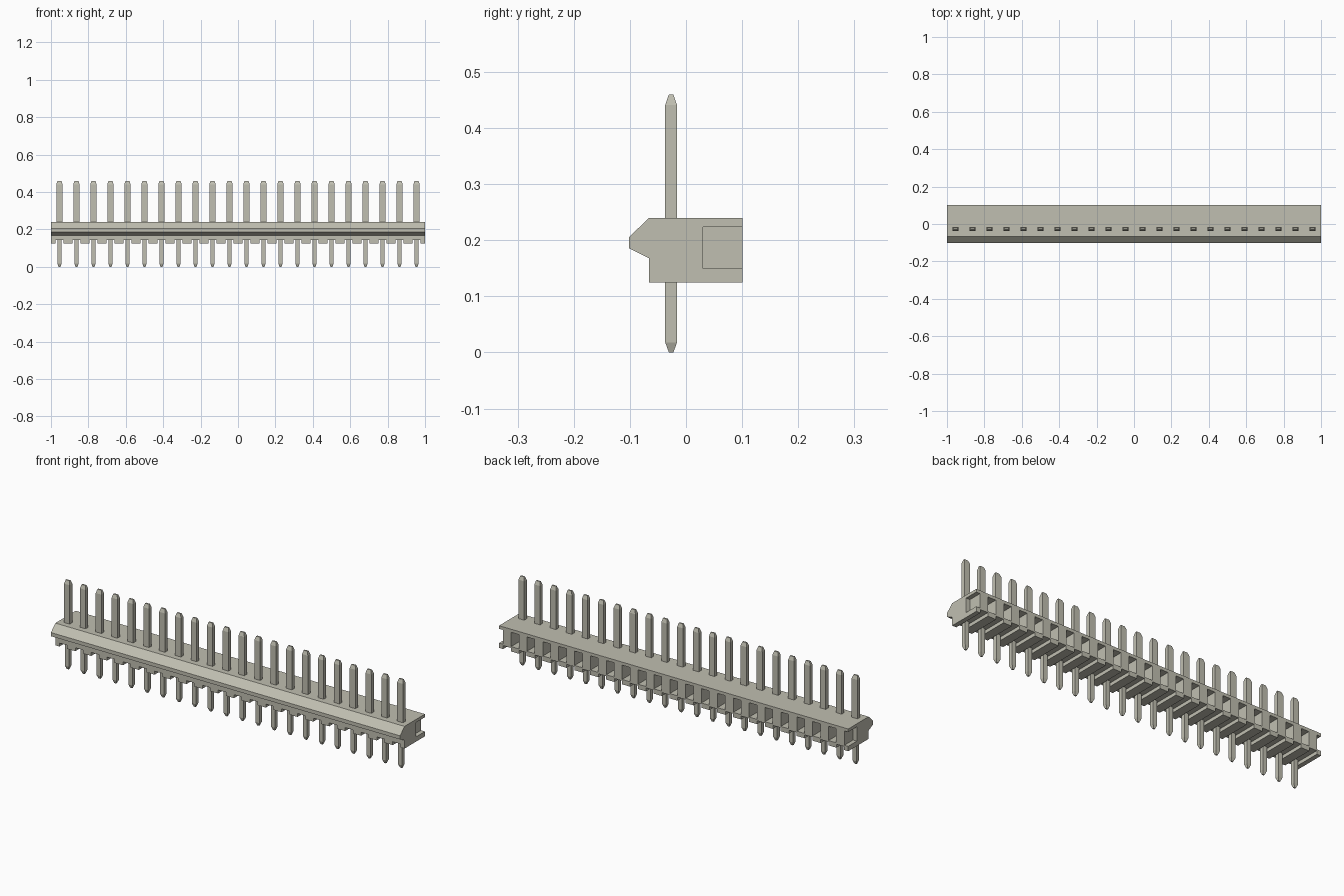
import bpy, bmesh
from mathutils import Matrix

cube = bpy.data.objects.get("Cube")
if cube:
    bpy.data.objects.remove(cube, do_unlink=True)

COUNT = 22
PITCH = 2.0 / COUNT
PIN_Y = -0.0265

mat = bpy.data.materials.new("warm_grey")
mat.use_nodes = True
colour = (0.53, 0.52, 0.44, 1)
mat.diffuse_color = colour
mat.node_tree.nodes["Principled BSDF"].inputs["Base Color"].default_value = colour


def make_object(name, bm):
    bmesh.ops.recalc_face_normals(bm, faces=bm.faces)
    mesh = bpy.data.meshes.new(name)
    bm.to_mesh(mesh)
    bm.free()
    mesh.materials.append(mat)
    obj = bpy.data.objects.new(name, mesh)
    bpy.context.collection.objects.link(obj)
    return obj


def add_box(bm, lo, hi):
    size = [b - a for a, b in zip(lo, hi)]
    centre = [(a + b) / 2 for a, b in zip(lo, hi)]
    bmesh.ops.create_cube(bm, size=1, matrix=Matrix.Translation(centre) @ Matrix.Diagonal((*size, 1)))


# Housing: side profile (y, z) with a locking nose, extruded along x
profile = [(0.101, 0.125), (0.101, 0.24), (-0.066, 0.24), (-0.102, 0.205),
           (-0.102, 0.186), (-0.066, 0.168), (-0.066, 0.125)]
bm = bmesh.new()
face = bm.faces.new([bm.verts.new((-1, y, z)) for y, z in profile])
ext = bmesh.ops.extrude_face_region(bm, geom=[face])
bmesh.ops.translate(bm, vec=(2, 0, 0), verts=[v for v in ext["geom"] if isinstance(v, bmesh.types.BMVert)])
housing = make_object("housing", bm)

# Cutter: rear pockets between the pins, and grooves under the pins
bm = bmesh.new()
for i in range(COUNT + 1):
    x = -1 + i * PITCH
    add_box(bm, (x - 0.022, 0.03, 0.15), (x + 0.022, 0.15, 0.224))
for i in range(COUNT):
    x = -1 + (i + 0.5) * PITCH
    add_box(bm, (x - 0.022, -0.2, 0.1), (x + 0.022, 0.2, 0.143))
cutter = make_object("pocket_cutter", bm)
cutter.hide_render = True

mod = housing.modifiers.new("pockets", "BOOLEAN")
mod.operation = "DIFFERENCE"
mod.solver = "EXACT"
mod.object = cutter
bpy.context.view_layer.objects.active = housing
housing.select_set(True)
bpy.ops.object.modifier_apply(modifier=mod.name)
bpy.data.objects.remove(cutter, do_unlink=True)

# Pins: stacked rectangular sections (z, half width, half depth)
sections = [(0.0, 0.005, 0.004), (0.018, 0.0115, 0.0105), (0.19, 0.0115, 0.0105),
            (0.19, 0.0165, 0.0105), (0.441, 0.0165, 0.0105), (0.46, 0.011, 0.004)]
bm = bmesh.new()
rings = [[bm.verts.new((sx * w, sy * d, z)) for sx, sy in ((-1, -1), (1, -1), (1, 1), (-1, 1))]
         for z, w, d in sections]
for a, b in zip(rings, rings[1:]):
    for k in range(4):
        n = (k + 1) % 4
        bm.faces.new((a[k], a[n], b[n], b[k]))
bm.faces.new(rings[0][::-1])
bm.faces.new(rings[-1])
pin = make_object("pin_01", bm)
for i in range(COUNT):
    obj = pin if i == 0 else bpy.data.objects.new(f"pin_{i + 1:02d}", pin.data)
    if i:
        bpy.context.collection.objects.link(obj)
    obj.location = (-1 + (i + 0.5) * PITCH, PIN_Y, 0)
